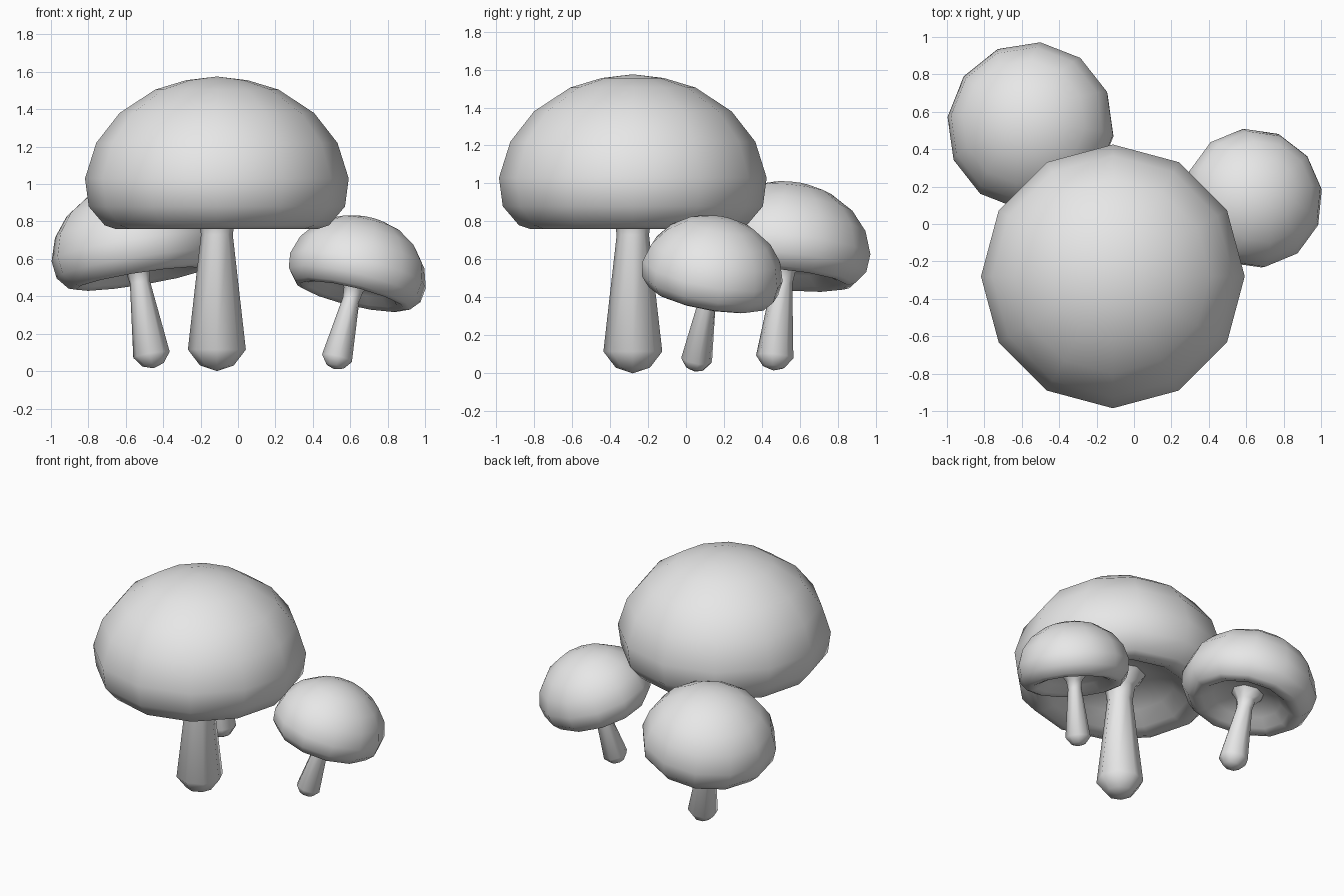
import bpy, bmesh, math
from mathutils import Matrix, Vector

cube = bpy.data.objects.get("Cube")
if cube:
    bpy.data.objects.remove(cube, do_unlink=True)

grey = bpy.data.materials.new("plain grey")
grey.use_nodes = True
colour = (0.8, 0.8, 0.8, 1)
grey.diffuse_color = colour
grey.node_tree.nodes["Principled BSDF"].inputs["Base Color"].default_value = colour

# Profiles as (radius, height), from the bottom up
STEM = [(0, 0), (0.09, 0.03), (0.155, 0.115), (0.085, 0.73), (0.1, 0.83), (0.17, 0.92)]
CAP = [(0, 0.93), (0.19, 0.92), (0.36, 0.86), (0.46, 0.785), (0.54, 0.76), (0.6, 0.78),
       (0.685, 0.88), (0.705, 1.03), (0.645, 1.22), (0.52, 1.38), (0.33, 1.505),
       (0.165, 1.555), (0, 1.575)]


def lathe(name, profile, sides, matrix):
    """Spin a profile about z; points on the axis become poles."""
    bm = bmesh.new()
    rings = []
    for r, z in profile:
        count = sides if r > 0 else 1
        rings.append([bm.verts.new((r * math.cos(math.tau * i / sides),
                                    r * math.sin(math.tau * i / sides), z))
                      for i in range(count)])
    for low, high in zip(rings, rings[1:]):
        for i in range(sides):
            j = (i + 1) % sides
            corners = [low[i % len(low)], low[j % len(low)],
                       high[j % len(high)], high[i % len(high)]]
            bm.faces.new(list(dict.fromkeys(corners)))
    for face in bm.faces:
        face.smooth = True
    mesh = bpy.data.meshes.new(name)
    bm.to_mesh(mesh)
    bm.free()
    mesh.materials.append(grey)
    obj = bpy.data.objects.new(name, mesh)
    obj.matrix_world = matrix
    bpy.context.collection.objects.link(obj)


def mushroom(name, base, lean, size, turn):
    """Place a stem and cap at a base point, leaning by (dx, dy) per unit height."""
    axis = Vector((lean[0], lean[1], 1))
    tilt = Vector((0, 0, 1)).rotation_difference(axis).to_matrix().to_4x4()
    matrix = (Matrix.Translation(base) @ tilt
              @ Matrix.Rotation(math.radians(turn), 4, "Z") @ Matrix.Scale(size, 4))
    lathe(name + "_stem", STEM, 8, matrix)
    lathe(name + "_cap", CAP, 12, matrix)


mushroom("large", (-0.113, -0.28, 0), (0, 0), 1, 0)
mushroom("medium", (-0.451, 0.46, 0.015), (-0.16, 0.1), 0.64, -6.5)
mushroom("small", (0.515, 0.045, 0.01), (0.24, 0.18), 0.535, 8)
